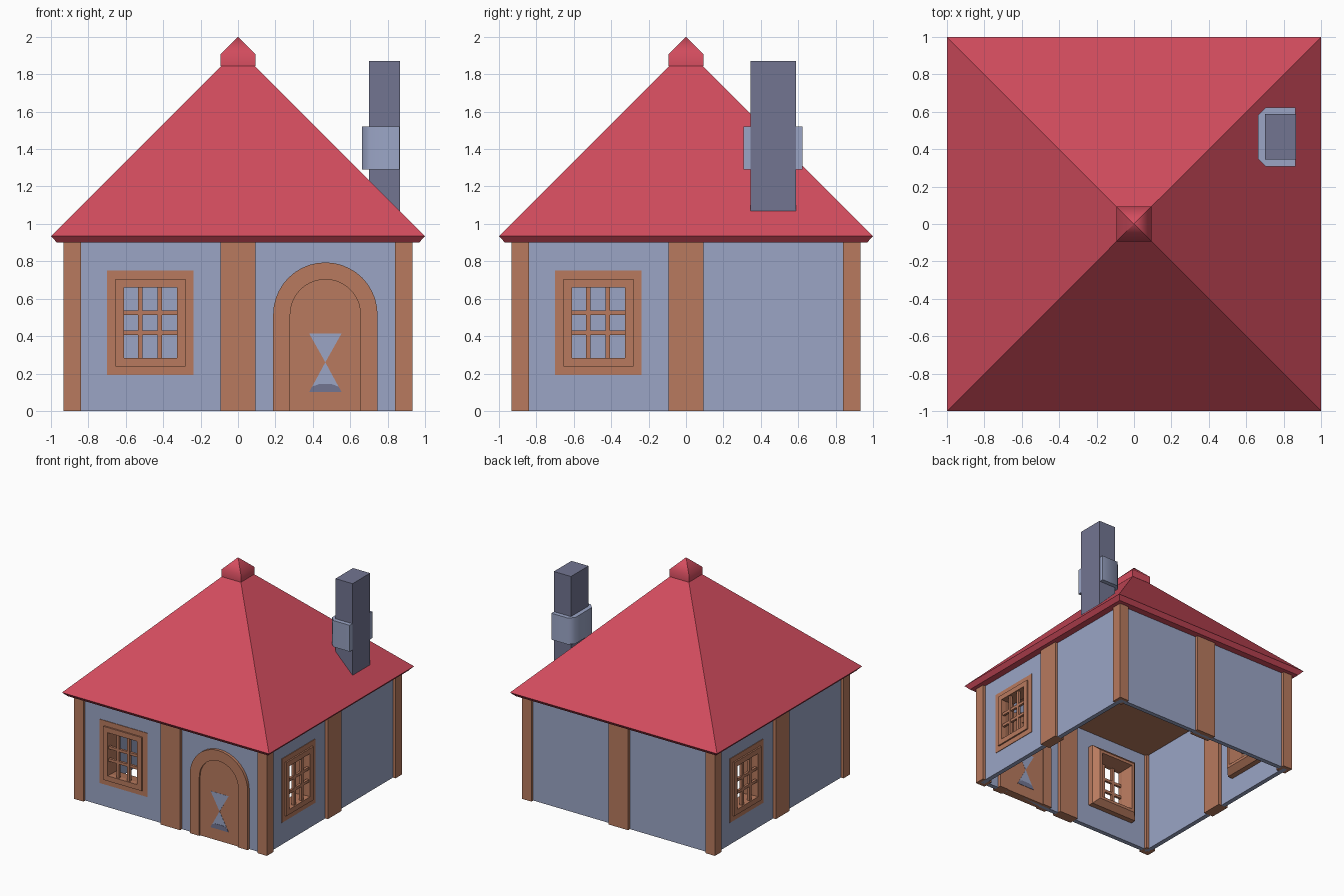
import bpy, bmesh
from math import pi, cos, sin
from mathutils import Matrix

old = bpy.data.objects.get("Cube")
if old:
    bpy.data.objects.remove(old, do_unlink=True)


def material(name, rgb):
    m = bpy.data.materials.new(name)
    m.use_nodes = True
    m.diffuse_color = (*rgb, 1)
    m.node_tree.nodes["Principled BSDF"].inputs["Base Color"].default_value = (*rgb, 1)
    return m


RED = material("red tiles", (0.65, 0.073, 0.112))
WOOD = material("brown wood", (0.48, 0.195, 0.112))
WALL = material("blue grey plaster", (0.325, 0.375, 0.56))
STONE = material("dark grey stone", (0.168, 0.178, 0.285))


def loft(name, loops, mat, ring=False, turn=0, smooth=0):
    """Skin loops of points; ring joins last to first, otherwise ends are capped.
    Edges flatter than the smooth angle are shaded smooth."""
    bm = bmesh.new()
    rows = [[bm.verts.new(p) for p in loop] for loop in loops]
    pairs = list(zip(rows, rows[1:]))
    if ring:
        pairs.append((rows[-1], rows[0]))
    else:
        bm.faces.new(rows[0])
        bm.faces.new(rows[-1])
    n = len(rows[0])
    for a, b in pairs:
        for i in range(n):
            j = (i + 1) % n
            bm.faces.new((a[i], a[j], b[j], b[i]))
    bmesh.ops.remove_doubles(bm, verts=bm.verts, dist=1e-5)
    bmesh.ops.recalc_face_normals(bm, faces=bm.faces)
    if smooth:
        for f in bm.faces:
            f.smooth = True
        for e in bm.edges:
            e.smooth = e.calc_face_angle(0) < smooth
    bm.transform(Matrix.Rotation(turn, 4, 'Z'))
    me = bpy.data.meshes.new(name)
    bm.to_mesh(me)
    bm.free()
    me.materials.append(mat)
    ob = bpy.data.objects.new(name, me)
    bpy.context.collection.objects.link(ob)


def upright(rect, y, inset=0):
    x0, x1, z0, z1 = rect
    x0, x1, z0, z1 = x0 + inset, x1 - inset, z0 + inset, z1 - inset
    return [(x0, y, z0), (x1, y, z0), (x1, y, z1), (x0, y, z1)]


def square(r, z):
    return [(-r, -r, z), (r, -r, z), (r, r, z), (-r, r, z)]


def box(name, rect, y0, y1, mat, turn=0):
    loft(name, [upright(rect, y0), upright(rect, y1)], mat, turn=turn)


def prism(name, pts, y0, y1, mat, smooth=0):
    loft(name, [[(x, y, z) for x, z in pts] for y in (y0, y1)], mat, smooth=smooth)


OUT, IN = -0.908, -0.868
TOP = 0.905
POST = 0.933
WINDOW = (-0.70, -0.237, 0.193, 0.75)


def window(side, turn):
    # Flat lip, raised inner frame, and a chamfered casing flaring into the room
    profile = [(0.09, -0.926), (0.045, -0.926), (0.045, -0.913), (0, -0.913),
               (0, -0.82), (0.045, -0.775), (0.07, -0.775), (0.09, -0.885)]
    loft(side + "_window_frame", [upright(WINDOW, y, i) for i, y in profile],
         WOOD, ring=True, turn=turn)
    for k, x in enumerate((-0.522, -0.418)):
        box(f"{side}_window_upright_bar_{k}", (x - 0.012, x + 0.012, 0.28, 0.665),
            -0.915, -0.89, WOOD, turn)
    for k, z in enumerate((0.418, 0.526)):
        box(f"{side}_window_cross_bar_{k}", (-0.615, -0.32, z - 0.012, z + 0.012),
            -0.913, -0.892, WOOD, turn)


# Walls and posts, one side at a time
for side, turn in (("front", 0), ("right", pi / 2), ("back", pi), ("left", -pi / 2)):
    half = (-0.9, 0, 0, TOP)
    if side == "back":
        box("back_wall_a", half, OUT, IN, WALL, turn)
    else:
        loft(side + "_wall_a", [upright(half, OUT), upright(half, IN),
                                upright(WINDOW, IN, 0.005), upright(WINDOW, OUT, 0.005)],
             WALL, ring=True, turn=turn)
        window(side, turn)
    box(side + "_wall_b", (0, 0.9, 0, TOP), OUT, IN, WALL, turn)
    box(side + "_middle_post", (-0.094, 0.094, 0, TOP), -POST, -0.84, WOOD, turn)
    box(side + "_corner_post", (-POST, -0.84, 0, TOP), -POST, -0.84, WOOD, turn)

# Arched door
CX, SPRING = 0.467, 0.515


def arch(r, steps=20):
    curve = [(CX + r * cos(pi * i / steps), SPRING + r * sin(pi * i / steps))
             for i in range(steps + 1)]
    return [(CX + r, 0)] + curve + [(CX - r, 0)]


prism("door_frame", arch(0.279) + arch(0.188)[::-1], -POST, -0.84, WOOD, smooth=0.5)
prism("door_panel", arch(0.188), -0.92, -0.845, WOOD)

# Hourglass inlay through the door
for name, z in (("upper", 0.415), ("lower", 0.10)):
    prism(name + "_door_inlay", [(CX - 0.087, z), (CX + 0.087, z), (CX, 0.26)],
          -0.9215, -0.8435, WALL)
sand = [(0.087, 0.10), (0.071, 0.13), (0.035, 0.143)]
prism("door_inlay_base", [(CX + x, z) for x, z in sand] +
      [(CX - x, z) for x, z in sand[::-1]], -0.923, -0.842, STONE)

# Roof, cap and ceiling
loft("roof", [square(0.968, 0.90), square(1.0, 0.935), square(0.09, 1.845)], RED)
loft("roof_cap", [square(0.093, 1.843), square(0.093, 1.907), square(0.0005, 2.0)],
     RED, smooth=0.9)
loft("ceiling", [square(0.86, 0.89), square(0.86, 0.902)], WOOD)

# Chimney with a collar chamfered on its inner corners
box("chimney", (0.70, 0.865, 1.06, 1.87), 0.345, 0.587, STONE)
collar = [(0.863, 0.308), (0.705, 0.308), (0.663, 0.35),
          (0.663, 0.582), (0.705, 0.624), (0.863, 0.624)]
loft("chimney_collar", [[(x, y, z) for x, y in collar] for z in (1.29, 1.52)],
     WALL, smooth=1)
